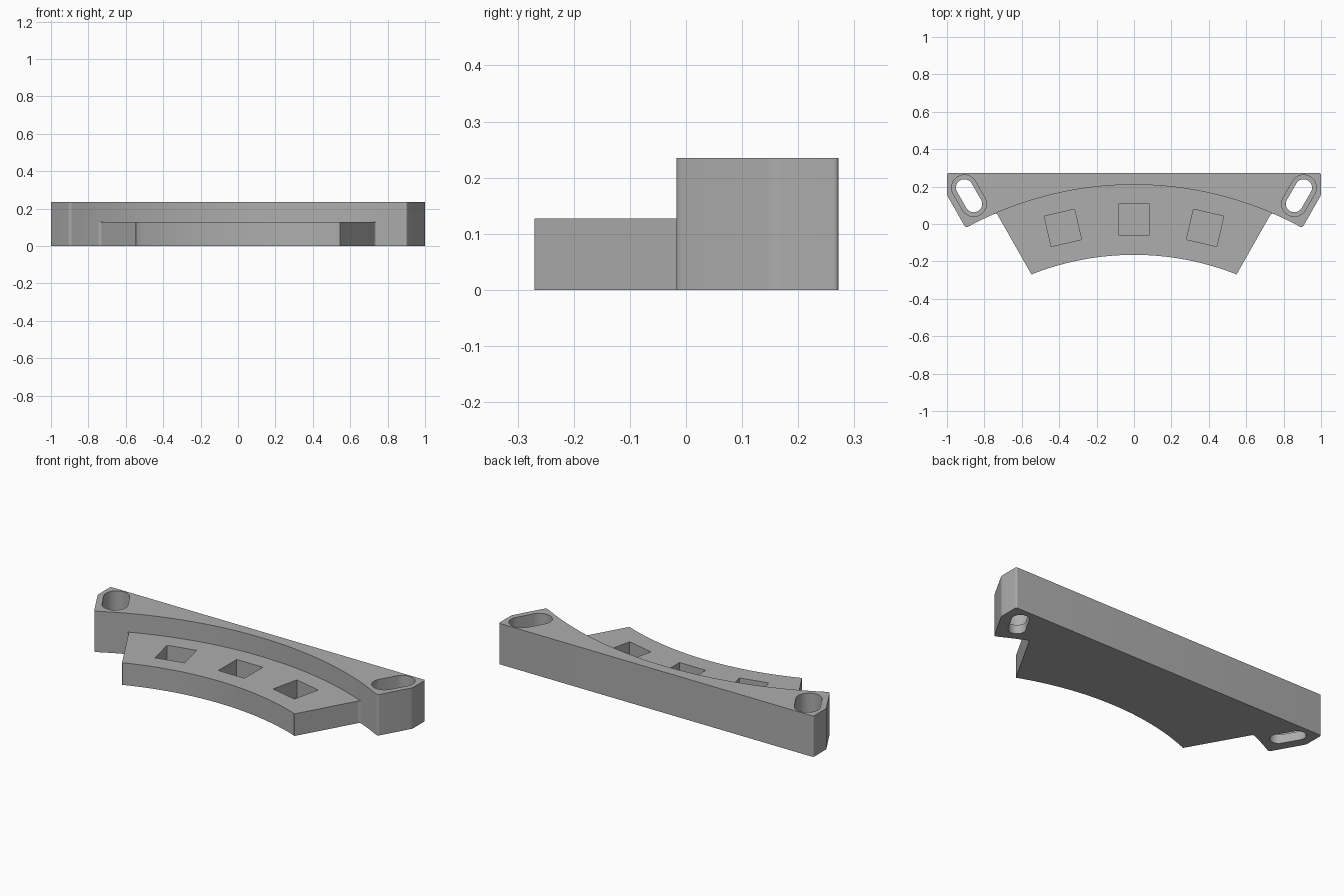
import bpy, bmesh, math
from mathutils import Vector

if "Cube" in bpy.data.objects:
    bpy.data.objects.remove(bpy.data.objects["Cube"])

CY, R_OUT, R_IN = -1.655, 1.865, 1.49   # shared arc centre and radii
BAR_H, PLATE_H = 0.235, 0.127

grey = bpy.data.materials.new("plain grey")
grey.diffuse_color = (0.42, 0.42, 0.42, 1)
grey.use_nodes = True
grey.node_tree.nodes["Principled BSDF"].inputs["Base Color"].default_value = grey.diffuse_color


def arc(radius, x0, x1, n=48):
    a0, a1 = math.asin(x0 / radius), math.asin(x1 / radius)
    return [(radius * math.sin(a0 + (a1 - a0) * i / n),
             CY + radius * math.cos(a0 + (a1 - a0) * i / n)) for i in range(n + 1)]


def corner(prev, p, nxt, d, n=6):
    """Rounded corner starting and ending at distance d from p."""
    p = Vector(p)
    a = p + (Vector(prev) - p).normalized() * d
    b = p + (Vector(nxt) - p).normalized() * d
    return [tuple(a * (1 - t) ** 2 + p * 2 * t * (1 - t) + b * t * t)
            for t in (i / n for i in range(n + 1))]


def mirrored(half):
    """Close an outline given its right half."""
    return half + [(-x, y) for x, y in reversed(half)]


def prism(name, pts, z0, z1):
    bm = bmesh.new()
    base = bm.faces.new([bm.verts.new((x, y, z0)) for x, y in pts])
    ext = bmesh.ops.extrude_face_region(bm, geom=[base])
    bmesh.ops.translate(bm, vec=(0, 0, z1 - z0),
                        verts=[v for v in ext["geom"] if isinstance(v, bmesh.types.BMVert)])
    bmesh.ops.remove_doubles(bm, verts=bm.verts, dist=1e-5)
    bmesh.ops.recalc_face_normals(bm, faces=bm.faces)
    me = bpy.data.meshes.new(name)
    bm.to_mesh(me)
    bm.free()
    me.materials.append(grey)
    ob = bpy.data.objects.new(name, me)
    bpy.context.collection.objects.link(ob)
    return ob


def cut(target, cutter):
    cutter.hide_render = True
    cutter.hide_set(True)
    cutter.display_type = 'WIRE'
    m = target.modifiers.new("cut", 'BOOLEAN')
    m.operation, m.solver, m.object = 'DIFFERENCE', 'EXACT', cutter


def slot(cx, cy, side, half, r, n=16):
    """Stadium outline tilted 60 degrees."""
    ang = math.radians(60 if side > 0 else 120)
    pts = []
    for end in (0, math.pi):
        ex, ey = cx + half * math.cos(ang + end), cy + half * math.sin(ang + end)
        for i in range(n + 1):
            t = ang + end - math.pi / 2 + math.pi * i / n
            pts.append((ex + r * math.cos(t), ey + r * math.sin(t)))
    return pts


def finish(ob):
    """Apply the cuts, drop the cutters and smooth the curved walls."""
    bpy.ops.object.select_all(action='DESELECT')
    bpy.context.view_layer.objects.active = ob
    ob.select_set(True)
    for m in list(ob.modifiers):
        cutter = m.object
        bpy.ops.object.modifier_apply(modifier=m.name)
        bpy.data.objects.remove(cutter)
    bpy.ops.object.shade_smooth_by_angle(angle=math.radians(30))


# Mounting bar: straight back, slanted ends, concave curved front
tip, shoulder, back = (0.9, -0.021), (1.0, 0.155), (1.0, 0.272)
front = arc(R_OUT, 0, 0.88, 32)
half = front[1:]
half += corner(front[-1], tip, shoulder, 0.014)
half += corner(tip, shoulder, back, 0.012)
half += corner(shoulder, back, (0, 0.272), 0.01)
bar = prism("mounting_bar", mirrored(half) + [front[0]], 0, BAR_H)

# Counterbored slots at both ends
for side in (-1, 1):
    cut(bar, prism("slot_recess_cutter", slot(side * 0.882, 0.151, side, 0.05, 0.068), 0.05, 0.3))
    cut(bar, prism("slot_hole_cutter", slot(side * 0.882, 0.151, side, 0.05, 0.045), -0.05, 0.1))
finish(bar)

# Lower curved plate with slanted ends, flared where it meets the bar
low, notch, flare = (0.547, -0.272), (0.735, 0.059), (0.75, 0.053)
inner = arc(R_IN, 0, 0.54, 24)
half = inner[1:]
half += corner(inner[-1], low, notch, 0.006)
half += corner(low, notch, flare, 0.015)
half += list(reversed(arc(R_OUT, 0, 0.735, 27)[1:-1]))
plate = prism("pocket_plate", half + [(0, CY + R_OUT)]
              + [(-x, y) for x, y in reversed(half)] + [inner[0]], 0, PLATE_H)

# Three blind square pockets along the middle radius
for deg in (-13.1, 0, 13.1):
    a, r, s = math.radians(deg), 1.678, 0.083
    cx, cy = r * math.sin(a), CY + r * math.cos(a)
    sq = [(cx + u * math.cos(a) + v * math.sin(a), cy - u * math.sin(a) + v * math.cos(a))
          for u, v in ((-s, -s), (s, -s), (s, s), (-s, s))]
    cut(plate, prism("pocket_cutter", sq, 0.025, 0.2))
finish(plate)
